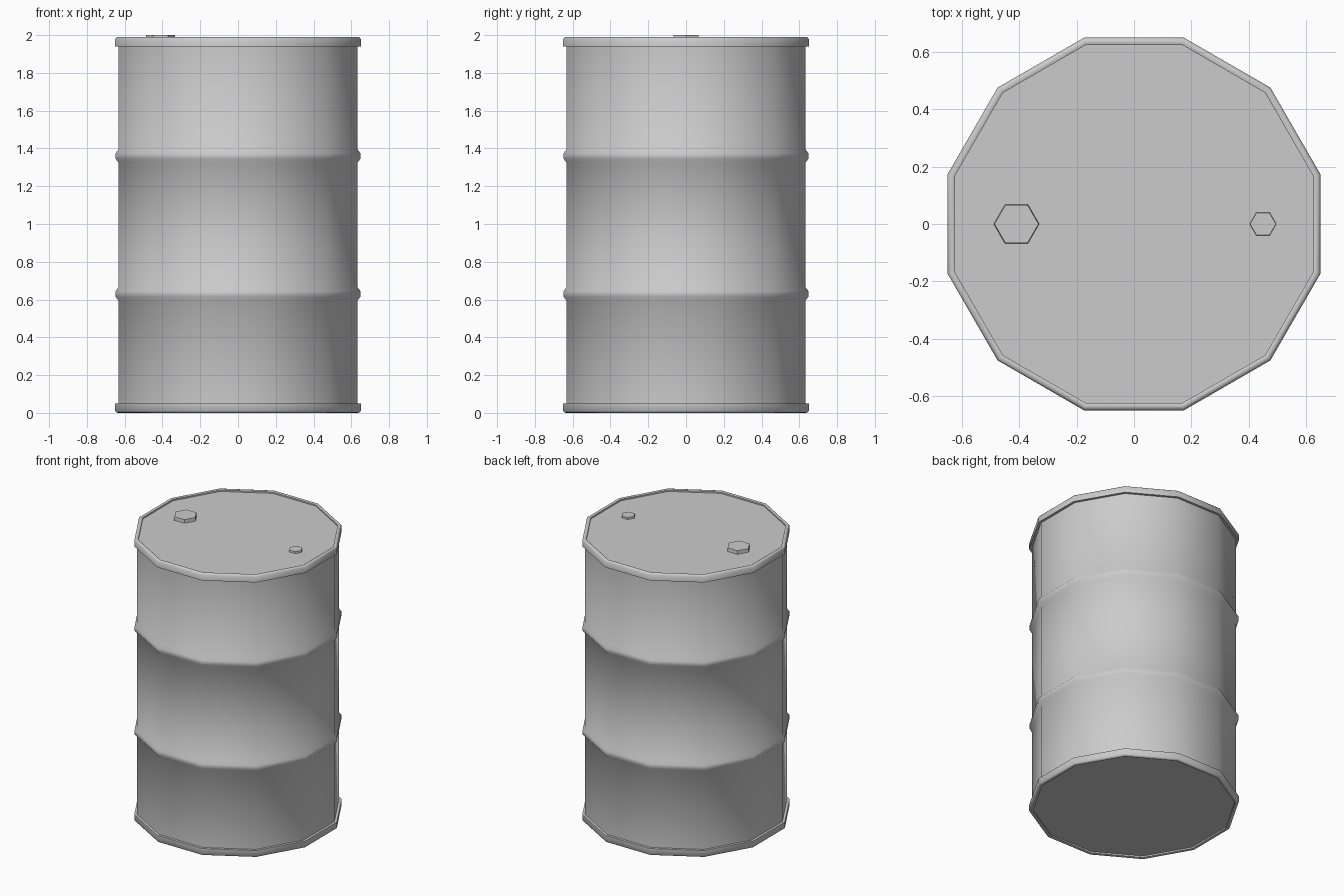
import bpy, bmesh, math

if "Cube" in bpy.data.objects:
    bpy.data.objects.remove(bpy.data.objects["Cube"])

def finish(name, bm, angle):
    bmesh.ops.recalc_face_normals(bm, faces=bm.faces)
    me = bpy.data.meshes.new(name)
    bm.to_mesh(me)
    bm.free()
    ob = bpy.data.objects.new(name, me)
    bpy.context.collection.objects.link(ob)
    bpy.ops.object.select_all(action='DESELECT')
    ob.select_set(True)
    bpy.context.view_layer.objects.active = ob
    bpy.ops.object.shade_smooth_by_angle(angle=math.radians(angle))
    return ob

def lathe(name, profile, sides, offset=0.0, centre=(0, 0), angle=46):
    """Spin (corner radius, z) points into a closed, capped polygonal solid."""
    bm = bmesh.new()
    rings = []
    for r, z in profile:
        rings.append([bm.verts.new((centre[0] + r * math.cos(offset + 2 * math.pi * i / sides),
                                    centre[1] + r * math.sin(offset + 2 * math.pi * i / sides), z))
                      for i in range(sides)])
    for a, b in zip(rings, rings[1:]):
        for i in range(sides):
            j = (i + 1) % sides
            bm.faces.new((a[i], a[j], b[j], b[i]))
    bm.faces.new(rings[0])
    bm.faces.new(rings[-1])
    return finish(name, bm, angle)

# Drum: half profile measured to the flats, mirrored about mid height
MID = 0.995
half = [(0.625, 1.976), (0.625, 1.986), (0.634, 1.99), (0.643, 1.988), (0.65, 1.98),
        (0.65, 1.94), (0.633, 1.94),
        (0.633, 1.395), (0.648, 1.375), (0.648, 1.345), (0.633, 1.325)]
profile = half + [(r, 2 * MID - z) for r, z in reversed(half)]
k = 1 / math.cos(math.pi / 12)
lathe("drum_body", [(r * k, z) for r, z in profile], 12, math.pi / 12)

# Hexagonal plugs on the lid
for name, x, r, top in (("large_plug", -0.41, 0.08, 2.0), ("small_plug", 0.45, 0.047, 1.989)):
    lathe(name, [(r, 1.97), (r * 0.96, top)], 6, 0, (x, 0), 30)
